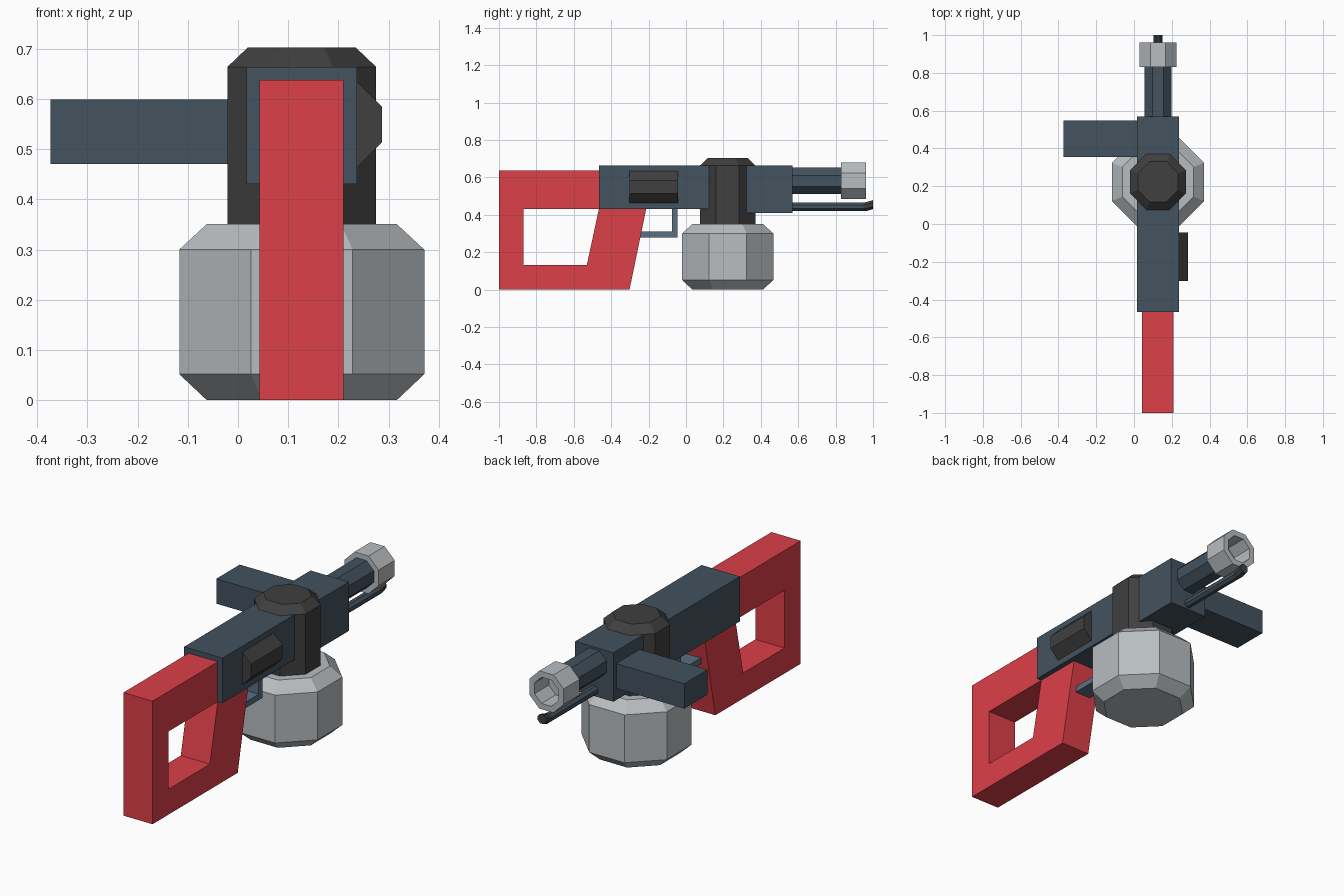
import bpy, bmesh
from math import cos, sin, pi
from mathutils import Vector

if "Cube" in bpy.data.objects:
    bpy.data.objects.remove(bpy.data.objects["Cube"])

CX = 0.127  # centre line of the device


def material(name, rgb):
    m = bpy.data.materials.new(name)
    m.diffuse_color = (*rgb, 1)
    m.use_nodes = True
    m.node_tree.nodes["Principled BSDF"].inputs["Base Color"].default_value = m.diffuse_color
    return m


RED = material("red", (0.72, 0.05, 0.065))
SLATE = material("slate", (0.056, 0.084, 0.112))
BLUE = material("steel_blue", (0.10, 0.16, 0.22))
DARK = material("charcoal", (0.05, 0.05, 0.05))
PALE = material("pale_metal", (0.48, 0.51, 0.53))


def finish(name, bm, mat):
    bmesh.ops.recalc_face_normals(bm, faces=bm.faces)
    me = bpy.data.meshes.new(name)
    bm.to_mesh(me)
    bm.free()
    me.materials.append(mat)
    ob = bpy.data.objects.new(name, me)
    bpy.context.collection.objects.link(ob)
    return ob


def skin(bm, rings, cap=True):
    """Join successive vertex rings with quads, optionally capping the ends."""
    n = len(rings[0])
    for a, b in zip(rings, rings[1:]):
        for i in range(n):
            j = (i + 1) % n
            bm.faces.new((a[i], a[j], b[j], b[i]))
    if cap:
        bm.faces.new(rings[0])
        bm.faces.new(rings[-1])


def octagon(name, centres, apothems, axis, mat):
    """Eight-sided loft with flats facing the axes."""
    bm = bmesh.new()
    rings = []
    for c, ap in zip(centres, apothems):
        r = ap / cos(pi / 8)
        ring = []
        for k in range(8):
            a = pi / 8 + k * pi / 4
            u, v = r * cos(a), r * sin(a)
            off = (u, v, 0) if axis == 'Z' else (u, 0, v)
            ring.append(bm.verts.new(Vector(c) + Vector(off)))
        rings.append(ring)
    skin(bm, rings)
    return finish(name, bm, mat)


def extrude_yz(name, outline, x0, x1, mat):
    """Side profile extruded across x."""
    bm = bmesh.new()
    skin(bm, [[bm.verts.new((x, y, z)) for y, z in outline] for x in (x0, x1)])
    return finish(name, bm, mat)


def box(name, x0, x1, y0, y1, z0, z1, mat):
    return extrude_yz(name, [(y0, z0), (y1, z0), (y1, z1), (y0, z1)], x0, x1, mat)


# Tank and the collar that runs up through the body
octagon("tank", [(CX, 0.223, z) for z in (0, 0.052, 0.3, 0.351)],
        (0.189, 0.244, 0.244, 0.189), 'Z', PALE)
octagon("tank_collar", [(CX, 0.223, z) for z in (0.351, 0.664, 0.703)],
        (0.148, 0.148, 0.107), 'Z', DARK)

# Body with its deeper front block, and the side handle
extrude_yz("body", [(-0.466, 0.431), (0.322, 0.431), (0.322, 0.41), (0.57, 0.41),
                    (0.57, 0.664), (-0.466, 0.664)], 0.017, 0.237, SLATE)
box("side_handle", -0.373, 0.03, 0.355, 0.547, 0.47, 0.599, SLATE)

# Half-sunk eight-sided side cover
octagon("side_cover", [(0.202, y, 0.549) for y in (-0.303, -0.044)], (0.085, 0.085), 'Y', DARK)

# Barrel and hollow muzzle
octagon("barrel", [(CX, y, 0.582) for y in (0.56, 0.84)], (0.071, 0.071), 'Y', SLATE)
octagon("muzzle", [(CX, y, 0.582) for y in (0.83, 0.962, 0.962, 0.845)],
        (0.098, 0.098, 0.068, 0.068), 'Y', PALE)

# Pilot tube with upturned dark tip
octagon("pilot_tube", [(CX, y, 0.443) for y in (0.56, 0.962)], (0.022, 0.022), 'Y', SLATE)
octagon("pilot_tip", [(CX, 0.95, 0.443), (CX, 0.968, 0.445), (CX, 1.0, 0.455)],
        (0.022, 0.024, 0.024), 'Y', DARK)

# Open-framed stock with slanted grip
outer = [(-1, 0), (-0.302, 0), (-0.17, 0.638), (-1, 0.638)]
inner = [(-0.868, 0.132), (-0.53, 0.132), (-0.466, 0.431), (-0.868, 0.431)]
bm = bmesh.new()
loops = [[bm.verts.new((x, y, z)) for y, z in pts]
         for x, pts in ((0.043, outer), (0.21, outer), (0.21, inner), (0.043, inner))]
skin(bm, loops + [loops[0]], cap=False)
finish("stock_and_grip", bm, RED)

# Trigger guard
extrude_yz("trigger_guard", [(-0.26, 0.28), (-0.046, 0.28), (-0.046, 0.44), (-0.076, 0.44),
                             (-0.076, 0.311), (-0.26, 0.311)], CX - 0.045, CX + 0.045, BLUE)
